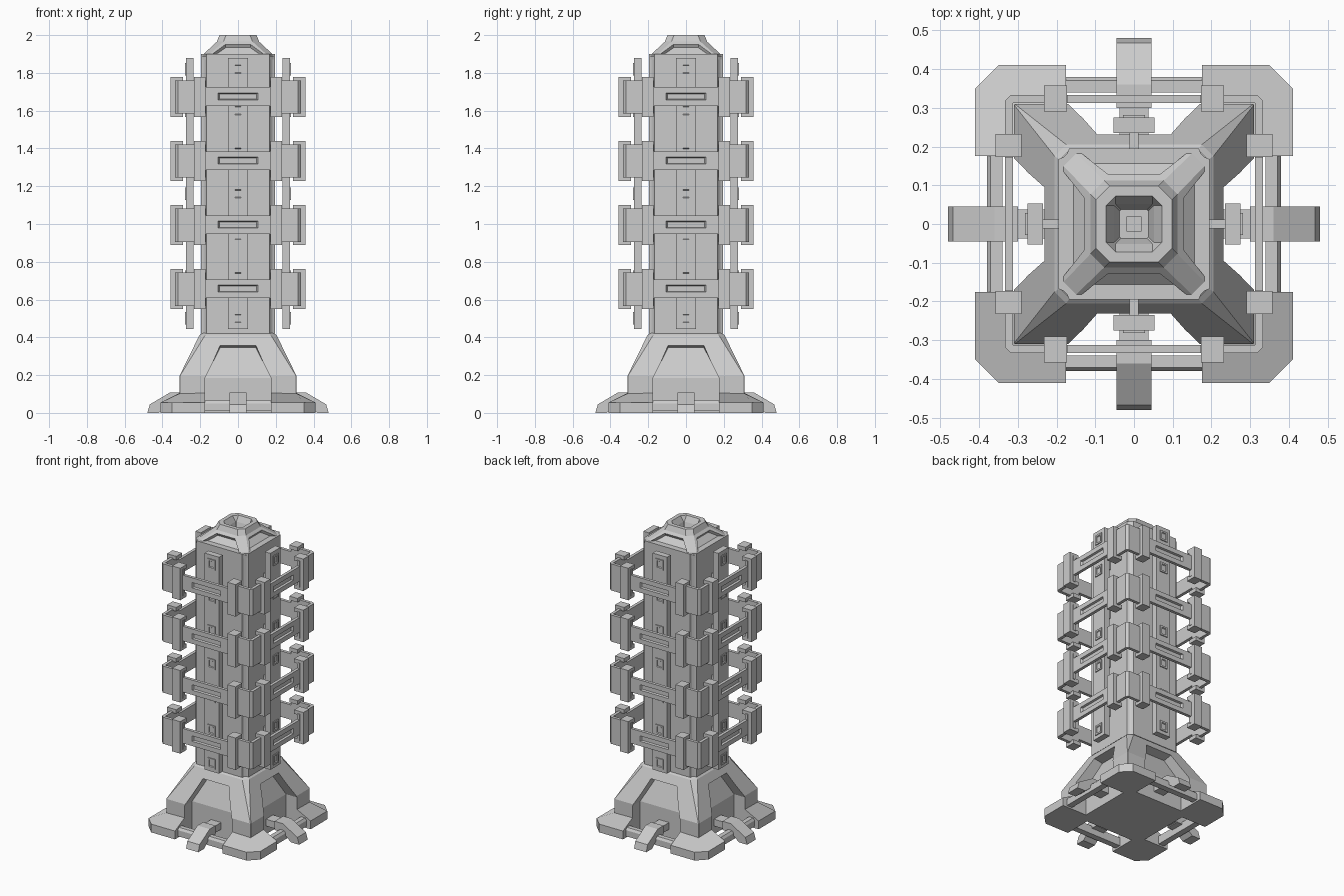
import bpy, bmesh
from math import pi

if "Cube" in bpy.data.objects:
    bpy.data.objects.remove(bpy.data.objects["Cube"])

def finish(name, bm):
    bmesh.ops.recalc_face_normals(bm, faces=bm.faces[:])
    me = bpy.data.meshes.new(name)
    bm.to_mesh(me)
    bm.free()
    ob = bpy.data.objects.new(name, me)
    bpy.context.collection.objects.link(ob)
    return ob

def loft(name, loops):
    """Skin a list of equal-length closed loops and cap both ends."""
    bm = bmesh.new()
    rows = [[bm.verts.new(p) for p in loop] for loop in loops]
    n = len(rows[0])
    for a, b in zip(rows, rows[1:]):
        for i in range(n):
            j = (i + 1) % n
            bm.faces.new((a[i], a[j], b[j], b[i]))
    bm.faces.new(rows[0])
    bm.faces.new(rows[-1])
    return finish(name, bm)

def prism(name, pts, a, b, axis='z'):
    """Extrude a 2D outline along z (plan outline) or x (y-z outline)."""
    f = (lambda p, t: (p[0], p[1], t)) if axis == 'z' else (lambda p, t: (t, p[0], p[1]))
    return loft(name, [[f(p, t) for p in pts] for t in (a, b)])

def octagon(h, c, z):
    k = h - c
    return [(k, -h, z), (h, -k, z), (h, k, z), (k, h, z),
            (-k, h, z), (-h, k, z), (-h, -k, z), (-k, -h, z)]

def recessed_box(name, w, h, y0, y1, z, iw, ih, depth):
    """Box whose front (-y) face carries a rectangular recess."""
    rect = lambda a, b, y: [(-a, y, z - b), (a, y, z - b), (a, y, z + b), (-a, y, z + b)]
    return loft(name, [rect(w, h, y1), rect(w, h, y0), rect(iw, ih, y0),
                       rect(iw * .93, ih * .8, y0 + depth)])

def around(ob):
    """Repeat a front part on all four sides."""
    for k in range(1, 4):
        c = ob.copy()
        c.rotation_euler.z = k * pi / 2
        bpy.context.collection.objects.link(c)

# Pedestal: flared body with an undercut trapezoid niche in each side
body = loft('pedestal', [octagon(.31, .002, 0), octagon(.31, .002, .195),
                         octagon(.205, .03, .41), octagon(.175, .02, .435)])
bm = bmesh.new()
rows = []
for prof in ([(.175, -.4, -.1), (.175, -.4, .185), (.095, -.4, .385)],
             [(.175, -.23, -.1), (.175, -.23, .185), (.095, -.168, .345)]):
    rows.append([[bm.verts.new((s * x, y, z)) for s in (-1, 1)] for x, y, z in prof])
f, b = rows
for i in range(2):
    bm.faces.new((f[i][0], f[i][1], f[i + 1][1], f[i + 1][0]))
    bm.faces.new((b[i][0], b[i][1], b[i + 1][1], b[i + 1][0]))
    for s in (0, 1):
        bm.faces.new((f[i][s], f[i + 1][s], b[i + 1][s], b[i][s]))
bm.faces.new((f[0][0], f[0][1], b[0][1], b[0][0]))
bm.faces.new((f[2][0], f[2][1], b[2][1], b[2][0]))
cutter = finish('niche_cutter', bm)
cutters = [cutter] + [cutter.copy() for _ in range(3)]
for k, c in enumerate(cutters):
    c.rotation_euler.z = k * pi / 2
    c.hide_render = True
    if k:
        bpy.context.collection.objects.link(c)
    m = body.modifiers.new('niche', 'BOOLEAN')
    m.operation, m.solver, m.object = 'DIFFERENCE', 'EXACT', c
bpy.context.view_layer.update()
dg = bpy.context.evaluated_depsgraph_get()
carved = bpy.data.meshes.new_from_object(body.evaluated_get(dg))
body.modifiers.clear()
body.data = carved
for c in cutters:
    bpy.data.objects.remove(c)

# Corner feet: chamfered L-shaped pads sloping up to the pedestal
plan = [(.175, -.41), (.35, -.41), (.41, -.35), (.41, -.175)]
inner = [(.31, -.175), (.305, -.305), (.175, -.31)]
foot = loft('corner_foot', [[(x, y, 0) for x, y in plan + inner],
                            [(x, y, .055) for x, y in plan] + [(x, y, .105) for x, y in inner]])
around(foot)

# Rails between feet, and splayed legs
around(prism('foot_rail', [(-.38, .01), (-.38, .05), (-.37, .065), (-.34, .065), (-.34, .01)],
             -.18, .18, 'x'))
around(prism('splayed_leg', [(-.48, 0), (-.467, .045), (-.36, .108), (-.30, .108), (-.30, .05),
                             (-.36, .05), (-.42, 0)], -.045, .045, 'x'))
around(prism('leg_root', [(-.31, .055), (-.31, .1), (-.225, .1), (-.225, .055)], -.037, .037, 'x'))

# Column with grooved corners
q = [(.167, -.195), (.173, -.182), (.182, -.173), (.195, -.167)]
outline = []
for k in range(4):
    for x, y in q:
        for _ in range(k):
            x, y = -y, x
        outline.append((x, y))
prism('column', outline, .42, 1.9)

# Cap with four recessed vents and a stepped well in its top
bm = bmesh.new()
loops = [octagon(.195, .032, 1.87), octagon(.195, .032, 1.888), octagon(.112, .035, 1.965),
         octagon(.098, .035, 2.0), octagon(.072, .025, 2.0), octagon(.052, .004, 1.965),
         octagon(.037, .003, 1.92)]
rows = [[bm.verts.new(p) for p in l] for l in loops]
vents = []
for r, (a, c) in enumerate(zip(rows, rows[1:])):
    for i in range(8):
        j = (i + 1) % 8
        face = bm.faces.new((a[i], a[j], c[j], c[i]))
        if r == 1 and i % 2 == 1:
            vents.append(face)
bm.faces.new(rows[0])
bm.faces.new(rows[-1])
bmesh.ops.recalc_face_normals(bm, faces=bm.faces[:])
bmesh.ops.inset_individual(bm, faces=vents, thickness=.024)
bmesh.ops.inset_individual(bm, faces=vents, thickness=.005, depth=-.018)
finish('cap', bm)
prism('well_post', [(-.019, -.019), (.019, -.019), (.019, .019), (-.019, .019)], 1.91, 1.935)

# Stand-off bars in front of each column face, with small framed windows
bar = [(-.053, -.275), (.053, -.275), (.053, -.235), (-.053, -.235)]
around(prism('standoff_bar', bar, .445, 1.88))
for i in range(7):
    around(recessed_box('bar_window', .028, .033, -.281, -.27, .5 + .22 * i, .017, .022, .007))

# Four armour rings: slotted plates, wrapped corners, C-shaped clamps
for z in (.655, .994, 1.333, 1.672):
    around(recessed_box('ring_plate', .18, .049, -.333, -.313, z + .003, .105, .018, .013))
    around(prism('ring_corner', [(.17, -.333), (.318, -.333), (.333, -.318), (.333, -.17),
                                 (.313, -.17), (.313, -.313), (.17, -.313)], z - .088, z + .088))
    for s in (-1, 1):
        c = [(-.358, -.106), (-.29, -.106), (-.29, -.08), (-.325, -.08)]
        c += [(y, -h) for y, h in reversed(c)]
        around(prism('ring_clamp', [(y, z + h) for y, h in c], s * .173, s * .233, 'x'))
    # pin joining bar and column
    around(prism('bar_pin', [(-.24, z - .04), (-.19, z - .04), (-.19, z + .04), (-.24, z + .04)],
                 -.012, .012, 'x'))
